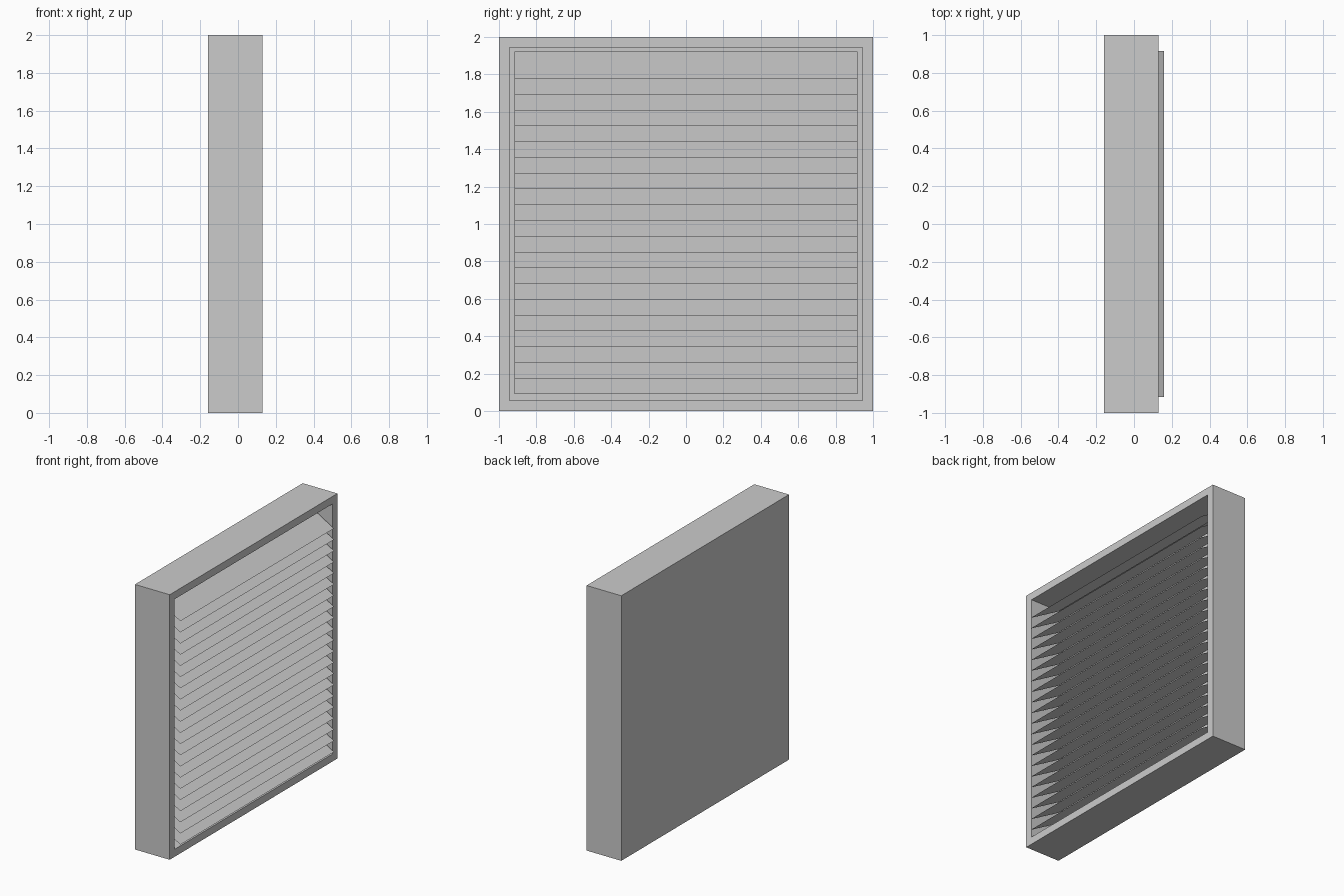
import bpy, bmesh, math

cube = bpy.data.objects.get("Cube")
if cube:
    bpy.data.objects.remove(cube, do_unlink=True)

grey = bpy.data.materials.new("light_grey")
grey.use_nodes = True
GREY = (0.6, 0.6, 0.6, 1)
grey.diffuse_color = GREY
grey.node_tree.nodes["Principled BSDF"].inputs["Base Color"].default_value = GREY

BACK, FRONT = -0.16, 0.13      # housing depth along x
OPENING = 0.92                 # half size of the square opening
SLATS, PITCH = 21, 0.0843
TIP_X, REACH, TILT = 0.16, 0.252, math.radians(30)


def finish(name, bm):
    mesh = bpy.data.meshes.new(name)
    bm.to_mesh(mesh)
    bm.free()
    mesh.materials.append(grey)
    obj = bpy.data.objects.new(name, mesh)
    bpy.context.collection.objects.link(obj)
    return obj


# Housing: a shallow box with a recessed opening and a closed back
bm = bmesh.new()
bmesh.ops.create_cube(bm, size=1)
for v in bm.verts:
    v.co.x = FRONT if v.co.x > 0 else BACK
    v.co.y *= 2
    v.co.z = 2 * v.co.z + 1
bm.normal_update()
front = max(bm.faces, key=lambda f: f.calc_center_median().x)
bmesh.ops.inset_region(bm, faces=[front], thickness=1 - OPENING)
pocket = bmesh.ops.extrude_face_region(bm, geom=[front])["geom"]
bmesh.ops.delete(bm, geom=[front], context="FACES_ONLY")
for v in pocket:
    if isinstance(v, bmesh.types.BMVert):
        v.co.x = BACK + 0.01
bmesh.ops.recalc_face_normals(bm, faces=bm.faces)
finish("housing", bm)

# Louvre slats: thin sheets sloping down and out of the opening
for i in range(SLATS):
    tip_z = 0.09 + i * PITCH
    bm = bmesh.new()
    half = OPENING - 0.004
    top_z = tip_z + REACH * math.tan(TILT)
    corners = [(TIP_X, -half, tip_z), (TIP_X, half, tip_z),
               (TIP_X - REACH, half, top_z), (TIP_X - REACH, -half, top_z)]
    bm.faces.new([bm.verts.new(c) for c in corners])
    finish(f"slat_{i + 1}", bm)
